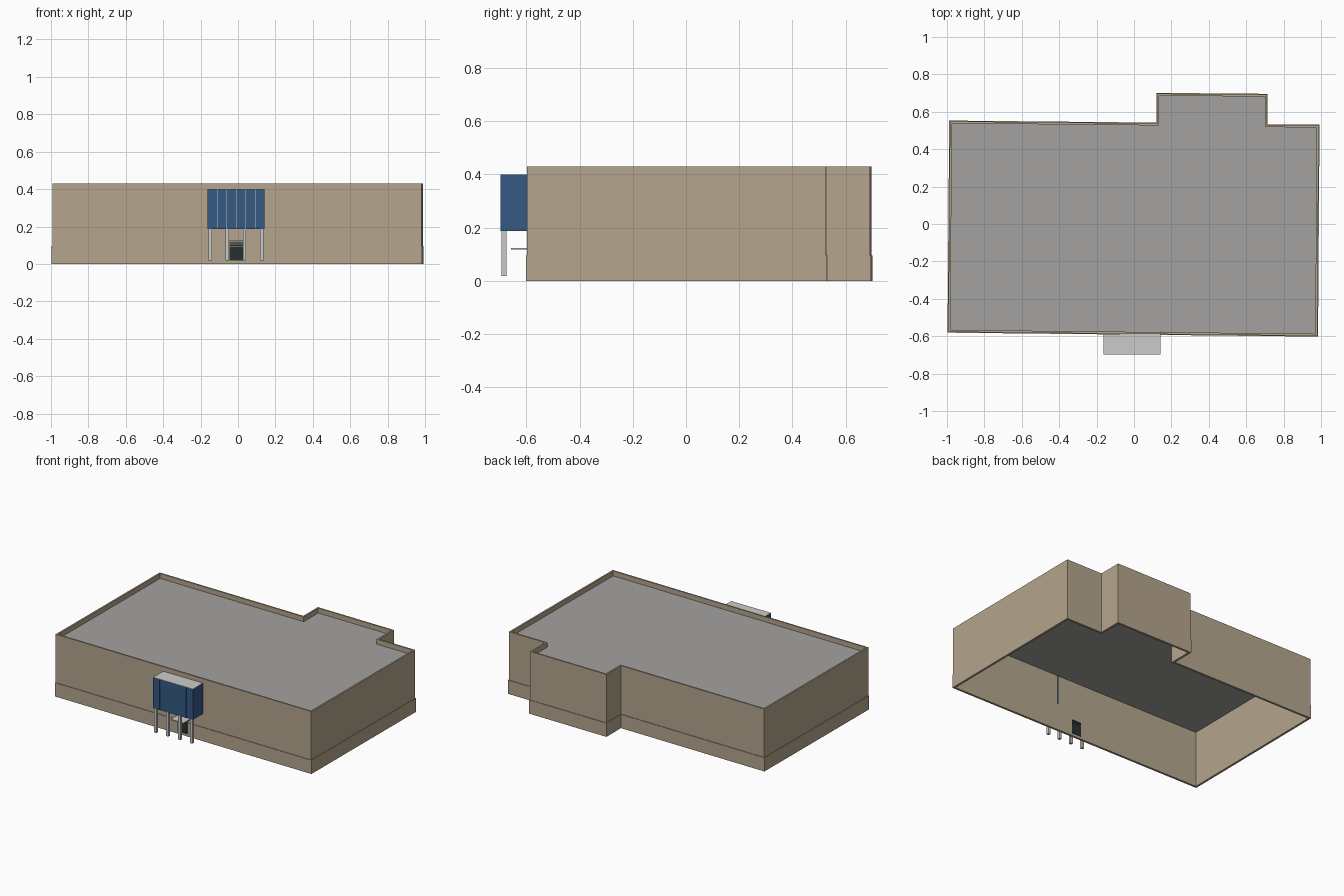
import bpy, bmesh
from mathutils import Vector

if "Cube" in bpy.data.objects:
    bpy.data.objects.remove(bpy.data.objects["Cube"])


def material(name, rgb):
    m = bpy.data.materials.new(name)
    m.diffuse_color = (*rgb, 1)
    m.use_nodes = True
    m.node_tree.nodes["Principled BSDF"].inputs["Base Color"].default_value = m.diffuse_color
    return m


TAN = material("tan wall", (0.46, 0.38, 0.27))
GREY = material("roof grey", (0.37, 0.36, 0.35))
LIGHT = material("light grey", (0.60, 0.60, 0.59))
BLUE = material("blue panel", (0.035, 0.10, 0.23))
DARK = material("dark glass", (0.02, 0.03, 0.03))

# Building footprint, counter-clockwise
PLAN = [(-0.993, -0.577), (0.98, -0.598), (0.988, 0.527), (0.711, 0.529),
        (0.711, 0.692), (0.123, 0.697), (0.123, 0.538), (-0.984, 0.549)]


def make(name, bm, mat):
    bmesh.ops.recalc_face_normals(bm, faces=bm.faces)
    me = bpy.data.meshes.new(name)
    bm.to_mesh(me)
    bm.free()
    me.materials.append(mat)
    ob = bpy.data.objects.new(name, me)
    bpy.context.collection.objects.link(ob)
    return ob


def inset(poly, d):
    """Move every side of the outline inwards by d."""
    out = []
    for i, p in enumerate(poly):
        a, b, c = Vector(poly[i - 1]), Vector(p), Vector(poly[(i + 1) % len(poly)])
        u, v = (b - a).normalized(), (c - b).normalized()
        n, m = Vector((-u.y, u.x)), Vector((-v.y, v.x))
        out.append(b + (n + m) * d / (1 + n.dot(m)))
    return out


def wall_ring(name, outer, inner, z0, z1, mat):
    bm = bmesh.new()
    loops = [[bm.verts.new((p[0], p[1], z)) for p in poly]
             for poly, z in ((outer, z0), (outer, z1), (inner, z1), (inner, z0))]
    n = len(outer)
    for k in range(4):
        a, b = loops[k], loops[(k + 1) % 4]
        for i in range(n):
            j = (i + 1) % n
            bm.faces.new((a[i], a[j], b[j], b[i]))
    return make(name, bm, mat)


def box(name, x0, x1, y0, y1, z0, z1, mat):
    bm = bmesh.new()
    bmesh.ops.create_cube(bm, size=1)
    for v in bm.verts:
        v.co = ((x0 + x1) / 2 + v.co.x * (x1 - x0),
                (y0 + y1) / 2 + v.co.y * (y1 - y0),
                (z0 + z1) / 2 + v.co.z * (z1 - z0))
    return make(name, bm, mat)


# Walls with a slightly wider base course, open underneath
inner = inset(PLAN, 0.011)
wall_ring("upper_wall", PLAN, inner, 0.095, 0.43, TAN)
wall_ring("base_wall", inset(PLAN, -0.004), inner, 0, 0.095, TAN)

# Flat roof behind the parapet
bm = bmesh.new()
top = bm.faces.new([bm.verts.new((p.x, p.y, 0.396)) for p in inner])
ext = bmesh.ops.extrude_face_region(bm, geom=[top])
for v in ext["geom"]:
    if isinstance(v, bmesh.types.BMVert):
        v.co.z = 0.39
make("roof", bm, GREY)

# Entrance canopy: light core clad in blue panels
X0, X1, YF, YB, Z0, Z1 = -0.162, 0.143, -0.698, -0.588, 0.187, 0.4
box("canopy_core", X0 + 0.004, X1 - 0.004, YF + 0.004, YB, Z0 + 0.001, Z1 - 0.002, LIGHT)
box("canopy_top", X0, X1, YF, YB, Z1 - 0.002, Z1, LIGHT)
GAP = 0.0006
step = (X1 - X0) / 6
for i in range(6):
    box("canopy_front_panel", X0 + i * step + GAP, X0 + (i + 1) * step - GAP,
        YF, YF + 0.005, Z0, Z1 - 0.002, BLUE)
half = (YB - YF) / 2
for x in (X0, X1 - 0.005):
    for i in range(2):
        end = YB if i else YF + half
        if i and x > 0:
            end = -0.572  # this panel runs through the wall
        box("canopy_side_panel", x, x + 0.005, YF + i * half + GAP, end - GAP,
            Z0, Z1 - 0.002, BLUE)

# Canopy posts
for x in (-0.149, -0.057, 0.035, 0.127):
    box("canopy_post", x - 0.009, x + 0.009, -0.694, -0.675, 0.018, Z0 + 0.002, LIGHT)

# Door with transom strips and a small awning
box("door", -0.046, 0.026, -0.597, -0.573, 0.018, 0.092, DARK)
box("transom_lower", -0.046, 0.026, -0.597, -0.573, 0.096, 0.105, DARK)
box("transom_upper", -0.046, 0.026, -0.597, -0.573, 0.109, 0.115, DARK)
box("door_awning", -0.054, 0.044, -0.658, -0.585, 0.117, 0.124, LIGHT)
